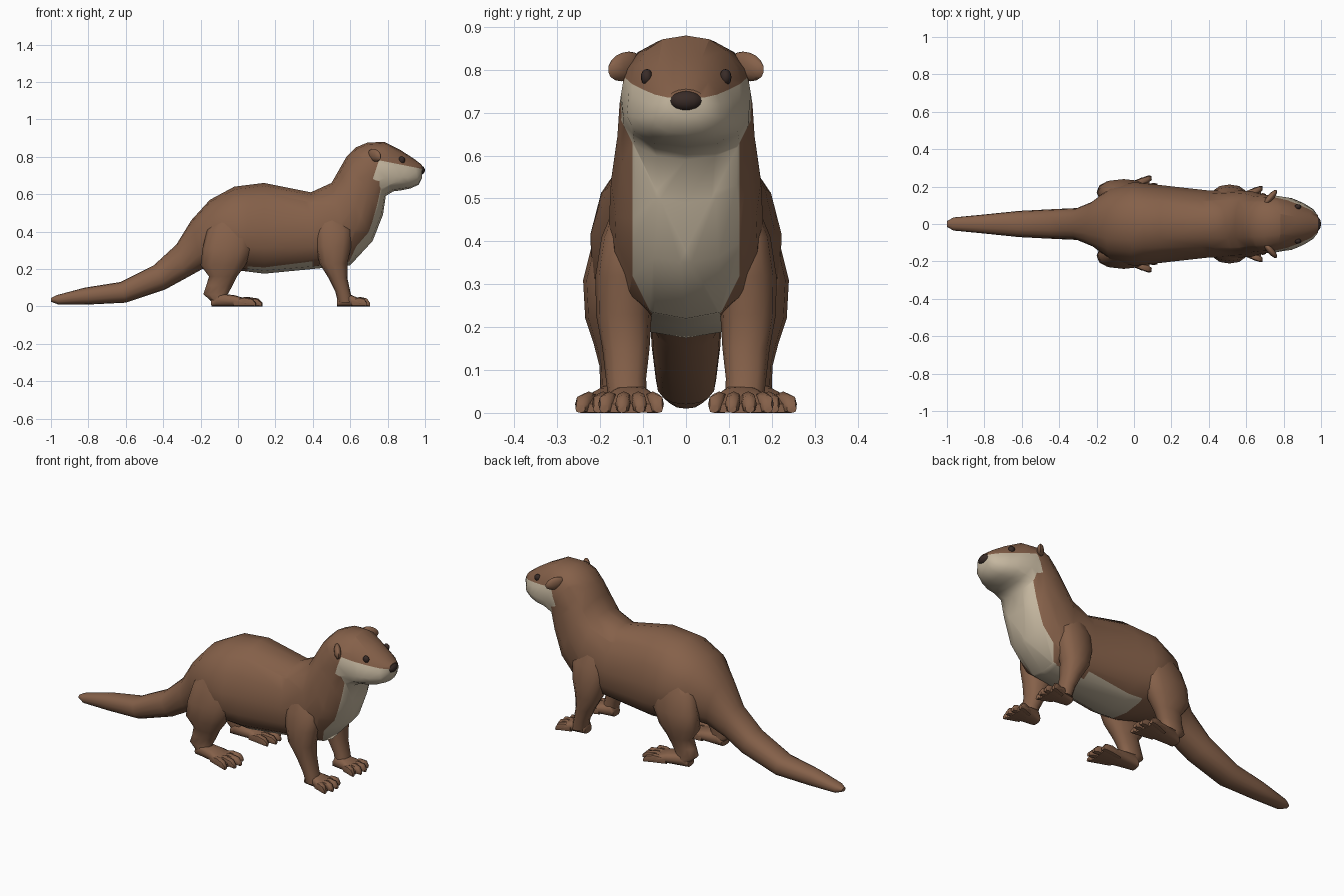
import bpy, bmesh
from math import sin, cos, pi, radians
from mathutils import Vector, Matrix
from mathutils.bvhtree import BVHTree

cube = bpy.data.objects.get("Cube")
if cube:
    bpy.data.objects.remove(cube)


def material(name, rgb):
    m = bpy.data.materials.new(name)
    m.use_nodes = True
    m.diffuse_color = (*rgb, 1)
    bsdf = m.node_tree.nodes["Principled BSDF"]
    bsdf.inputs["Base Color"].default_value = (*rgb, 1)
    bsdf.inputs["Roughness"].default_value = 0.8
    return m


brown = material("brown fur", (.235, .118, .067))
cream = material("cream fur", (.56, .475, .35))
dark = material("dark nose and eyes", (.04, .024, .02))


def finish(name, bm, *mats):
    bmesh.ops.recalc_face_normals(bm, faces=bm.faces)
    me = bpy.data.meshes.new(name)
    bm.to_mesh(me)
    bm.free()
    for m in mats:
        me.materials.append(m)
    me.shade_smooth()
    me.set_sharp_from_angle(angle=radians(50))
    ob = bpy.data.objects.new(name, me)
    bpy.context.collection.objects.link(ob)
    return ob


def loft(bm, rings, n=16, p=2.3):
    """Skin a row of rounded rings, each given as centre, half width, half height."""
    def bend(a):
        return abs(a) ** (2 / p) * (1 if a > 0 else -1)
    rows = []
    for c, u, v in rings:
        angles = [2 * pi * i / n for i in range(n)]
        rows.append([bm.verts.new(c + u * bend(sin(a)) + v * bend(cos(a))) for a in angles])
    for a, b in zip(rows, rows[1:]):
        for i in range(n):
            j = (i + 1) % n
            bm.faces.new((a[i], a[j], b[j], b[i]))
    bm.faces.new(rows[0])
    bm.faces.new(rows[-1])


def ball(name, centre, size, mat, rot=Matrix(), seg=12):
    bm = bmesh.new()
    m = Matrix.Translation(centre) @ rot @ Matrix.Diagonal((*size, 1))
    bmesh.ops.create_uvsphere(bm, u_segments=seg, v_segments=8, radius=1, matrix=m)
    return finish(name, bm, mat)


# Tail, trunk, neck and head: back x, z, underside x, z, half width
SECTIONS = [
    (-1, .045, -1, .025, .015), (-.97, .06, -.96, .01, .035),
    (-.82, .1, -.8, .01, .05), (-.63, .13, -.6, .02, .07),
    (-.45, .22, -.39, .09, .08), (-.33, .33, -.28, .15, .085),
    (-.25, .46, -.19, .2, .12), (-.15, .57, -.1, .22, .195),
    (-.02, .64, .02, .19, .225), (.14, .66, .14, .175, .21),
    (.39, .61, .4, .2, .18), (.5, .66, .6, .22, .18),
    (.54, .73, .72, .35, .175), (.58, .8, .775, .49, .16),
    (.63, .85, .79, .59, .155), (.69, .875, .83, .615, .152),
    (.78, .88, .87, .62, .14), (.87, .835, .92, .63, .112),
    (.94, .79, .965, .65, .08), (.985, .755, .985, .69, .045),
]
bm = bmesh.new()
rings = []
for tx, tz, bx, bz, w in SECTIONS:
    top, low = Vector((tx, 0, tz)), Vector((bx, 0, bz))
    rings.append(((top + low) / 2, Vector((0, w, 0)), (top - low) / 2))
loft(bm, rings)

# Narrow the back and brow, fill out the flanks and jowls
for v in bm.verts:
    x, y, z = v.co
    if -.2 < x < .45:
        v.co.y *= 1 - .5 * (z - .4)
    elif x > .75 and z > .6:
        v.co.y *= 1 - 2.2 * min(1, (x - .75) * 10) * (z - .72)
bmesh.ops.recalc_face_normals(bm, faces=bm.faces)

# Cut the borders of the pale fur into the front half
mask_point, mask_normal = Vector((.8, 0, .772)), Vector((.2, 0, 1))
throat_point, throat_normal = Vector((.72, 0, .68)), Vector((1, 0, -.33))
cuts = [((.05, 0, 0), (1, 0, 0), 0), (mask_point, mask_normal, .6),
        (throat_point, throat_normal, .45)]
for s in (1, -1):
    cuts += [((0, s * .125, 0), (0, s, 0), 0),            # belly and bib
             ((0, s * -.19, 0), (0, s, -.5), .6),         # under the cheeks
             ((0, s * -.035, 0), (0, s, -.5), .5)]        # between the shoulders
for co, no, start in cuts:
    faces = [f for f in bm.faces if f.calc_center_median().x > start]
    geom = set(faces)
    for f in faces:
        geom.update(f.edges, f.verts)
    bmesh.ops.bisect_plane(bm, geom=list(geom), plane_co=co, plane_no=no)
bm.normal_update()
for f in bm.faces:
    c = f.calc_center_median()
    limit = .125 + .5 * max(0, c.z - .63)
    if c.x > .5:
        limit = min(limit, .5 * c.z - .035)
    below_mask = (c - mask_point).dot(mask_normal) < 0
    front = c.x > .5 and (c - throat_point).dot(throat_normal) > 0
    belly = .05 < c.x < .62 and f.normal.z < -.3
    f.material_index = int(abs(c.y) < limit and below_mask and (front or belly))
skin = BVHTree.FromBMesh(bm)
finish("body", bm, brown, cream)

# Legs: centre x, y, z, half length, half width
FRONT_LEG = [
    (.5, .12, .5, .05, .04), (.51, .137, .41, .1, .06),
    (.51, .143, .32, .095, .068), (.51, .145, .23, .075, .065),
    (.535, .14, .15, .05, .055), (.56, .14, .08, .04, .047),
    (.575, .135, .02, .04, .045),
]
REAR_LEG = [
    (-.02, .13, .5, .07, .05), (-.04, .155, .41, .125, .06),
    (-.055, .17, .31, .135, .07), (-.08, .17, .22, .12, .065),
    (-.08, .165, .16, .075, .05), (-.1, .16, .11, .07, .042),
    (-.12, .16, .065, .065, .04), (-.09, .16, .02, .045, .04),
]


def leg(name, table, side):
    bm = bmesh.new()
    loft(bm, [(Vector((x, y * side, z)), Vector((rx, 0, 0)), Vector((0, ry, 0)))
              for x, y, z, rx, ry in table], n=12)
    finish(name, bm, brown)


def foot(name, heel, y, length, width, yaw, side):
    """Flat webbed paw with four fanned toes, built along x and then turned."""
    bm = bmesh.new()

    def ring(x, y, w, h):
        return Vector((x, y, h / 2)), Vector((0, w, 0)), Vector((0, 0, h / 2))
    palm = [(0, .4, .04), (.1, .5, .07), (.45, .65, .06), (.7, .9, .04), (.85, .9, .022)]
    loft(bm, [ring(t * length, 0, w * width, h) for t, w, h in palm], n=12, p=3)
    for k in (-1.5, -.5, .5, 1.5):
        tip = length * (1.01 - .05 * k * k)
        root = length * .45
        toe = []
        for t, w, h in ((0, .18, .04), (.5, .22, .05), (.85, .22, .042), (1, .14, .02)):
            spread = k * width * (.32 + .22 * t)
            toe.append(ring(root + (tip - root) * t, spread, w * width, h))
        loft(bm, toe, n=8, p=2.6)
    turn = Matrix.Translation((heel, y, 0)) @ Matrix.Rotation(radians(yaw), 4, "Z")
    bm.transform(Matrix.Diagonal((1, side, 1, 1)) @ turn)
    finish(name, bm, brown)


for side, label in ((1, "left"), (-1, "right")):
    leg(label + "_front_leg", FRONT_LEG, side)
    leg(label + "_rear_leg", REAR_LEG, side)
    foot(label + "_front_foot", .53, .128, .175, .078, 0, side)
    foot(label + "_rear_foot", -.14, .155, .27, .082, 6, side)

    # Ear: tilted flat cup
    tilt = Matrix.Rotation(side * radians(-40), 4, "Z") @ Matrix.Rotation(side * radians(-15), 4, "X")
    ball(label + "_ear", (.73, side * .142, .808), (.018, .053, .033), brown, tilt, 10)

    # Eye, set on the skin
    spot = skin.find_nearest(Vector((.87, side * .083, .775)))[0]
    ball(label + "_eye", spot, (.018, .014, .019), dark)

# Nose
ball("nose", (.976, 0, .728), (.024, .04, .024), dark)
